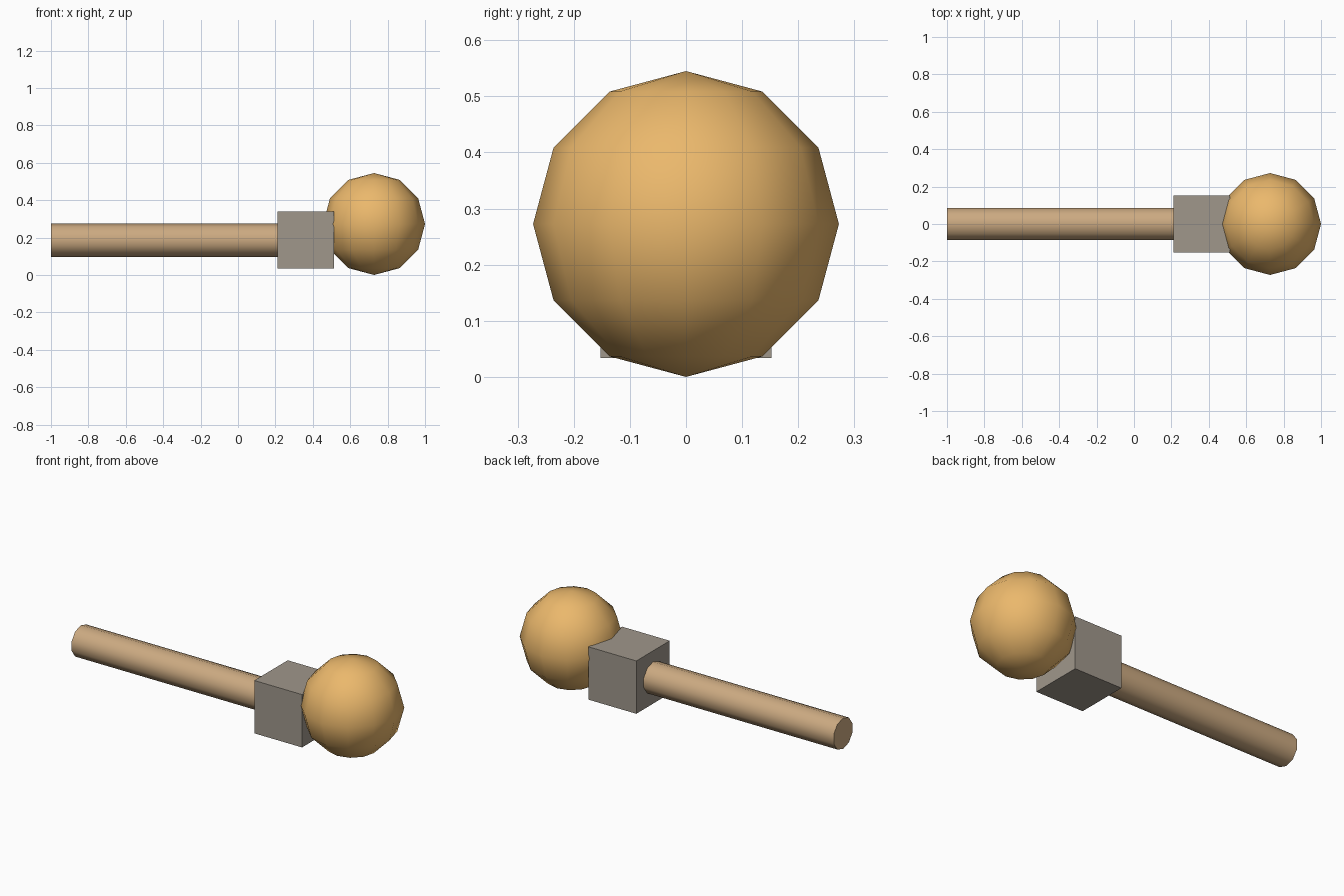
import bpy
from math import radians

if "Cube" in bpy.data.objects:
    bpy.data.objects.remove(bpy.data.objects["Cube"])


def finish(name, color, smooth_angle=None):
    ob = bpy.context.object
    ob.name = name
    mat = bpy.data.materials.new(name + "_color")
    mat.diffuse_color = (*color, 1)
    mat.use_nodes = True
    mat.node_tree.nodes["Principled BSDF"].inputs["Base Color"].default_value = mat.diffuse_color
    ob.data.materials.append(mat)
    if smooth_angle:
        bpy.ops.object.shade_smooth_by_angle(angle=radians(smooth_angle))
    return ob


# Ten-sided handle along x, one corner pointing up, end buried in the block
handle_end = 0.23
bpy.ops.mesh.primitive_cylinder_add(
    vertices=10, radius=0.089, depth=handle_end + 1,
    location=((handle_end - 1) / 2, 0, 0.186),
    rotation=(radians(90), 0, radians(90)))
finish("handle", (0.60, 0.40, 0.22), 45)

# Cube block joining handle and ball
bpy.ops.mesh.primitive_cube_add(size=0.304, location=(0.362, 0, 0.186))
finish("joining_block", (0.35, 0.31, 0.26))

# Low-poly smooth ball
bpy.ops.mesh.primitive_uv_sphere_add(
    segments=12, ring_count=6, radius=0.2725, location=(0.7275, 0, 0.2725))
finish("ball", (0.83, 0.48, 0.15), 60)
